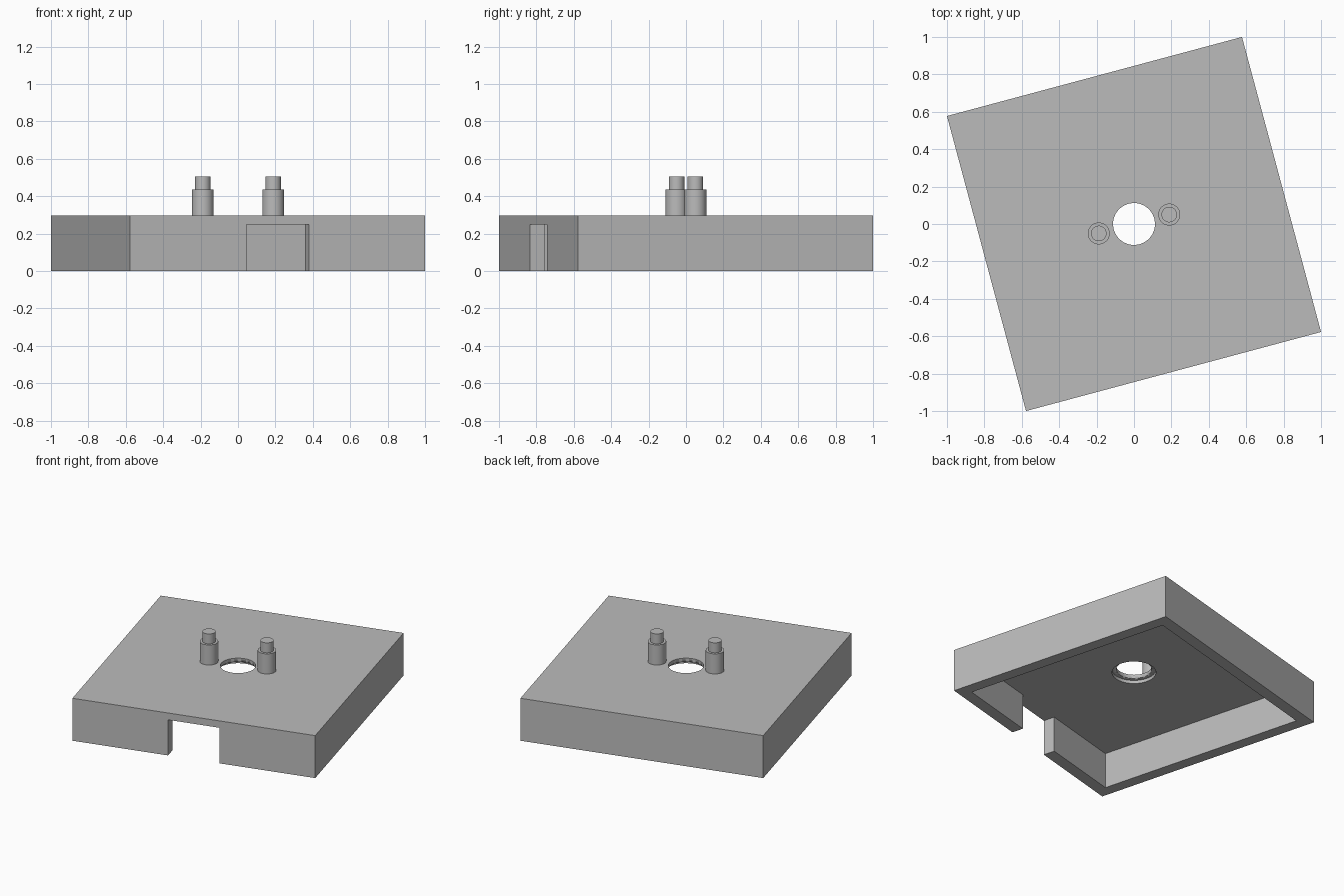
import bpy
import math
from mathutils import Matrix

if "Cube" in bpy.data.objects:
    bpy.data.objects.remove(bpy.data.objects["Cube"])

TURN = Matrix.Rotation(math.radians(15), 4, 'Z')
HALF = 0.8165        # half side of the square cover
WALL = 0.08          # side wall thickness
TOP = 0.296          # upper surface
CEILING = 0.248      # underside of the top plate

grey = bpy.data.materials.new("plain grey")
grey.diffuse_color = (0.5, 0.5, 0.5, 1)
grey.use_nodes = True
grey.node_tree.nodes["Principled BSDF"].inputs["Base Color"].default_value = grey.diffuse_color


def finish(name):
    ob = bpy.context.object
    ob.name = name
    ob.data.materials.append(grey)
    ob.matrix_world = TURN @ ob.matrix_basis
    return ob


def box(name, x0, x1, y0, y1, z0, z1):
    bpy.ops.mesh.primitive_cube_add(size=1)
    ob = bpy.context.object
    ob.data.transform(Matrix.Translation(((x0 + x1) / 2, (y0 + y1) / 2, (z0 + z1) / 2))
                      @ Matrix.Diagonal((x1 - x0, y1 - y0, z1 - z0, 1)))
    return finish(name)


def cylinder(name, r, x, z0, z1):
    bpy.ops.mesh.primitive_cylinder_add(vertices=64, radius=r, depth=z1 - z0)
    bpy.ops.object.shade_smooth_by_angle()
    bpy.context.object.data.transform(Matrix.Translation((x, 0, (z0 + z1) / 2)))
    return finish(name)


def cut(target, cutter):
    mod = target.modifiers.new(cutter.name, 'BOOLEAN')
    mod.operation = 'DIFFERENCE'
    mod.solver = 'EXACT'
    mod.object = cutter
    cutter.hide_render = True
    cutter.hide_set(True)


# Hollow square cover, open underneath
cover = box("cover", -HALF, HALF, -HALF, HALF, 0, TOP)
inner = HALF - WALL
cut(cover, box("cavity_cutter", -inner, inner, -inner, inner, -0.1, CEILING))

# Notch through the front wall, level with the ceiling
cut(cover, box("notch_cutter", -0.173, 0.173, -HALF - 0.1, -inner + 0.1, -0.1, CEILING))

# Centre hole with a wider shallow recess underneath
cut(cover, cylinder("hole_cutter", 0.112, 0, 0.1, 0.4))
cut(cover, cylinder("recess_cutter", 0.139, 0, 0.1, CEILING + 0.022))

# Two stepped pegs beside the hole
for side, x in (("left", -0.195), ("right", 0.195)):
    cylinder(side + "_peg_base", 0.0585, x, TOP - 0.01, 0.436)
    cylinder(side + "_peg_tip", 0.0415, x, 0.43, 0.505)
